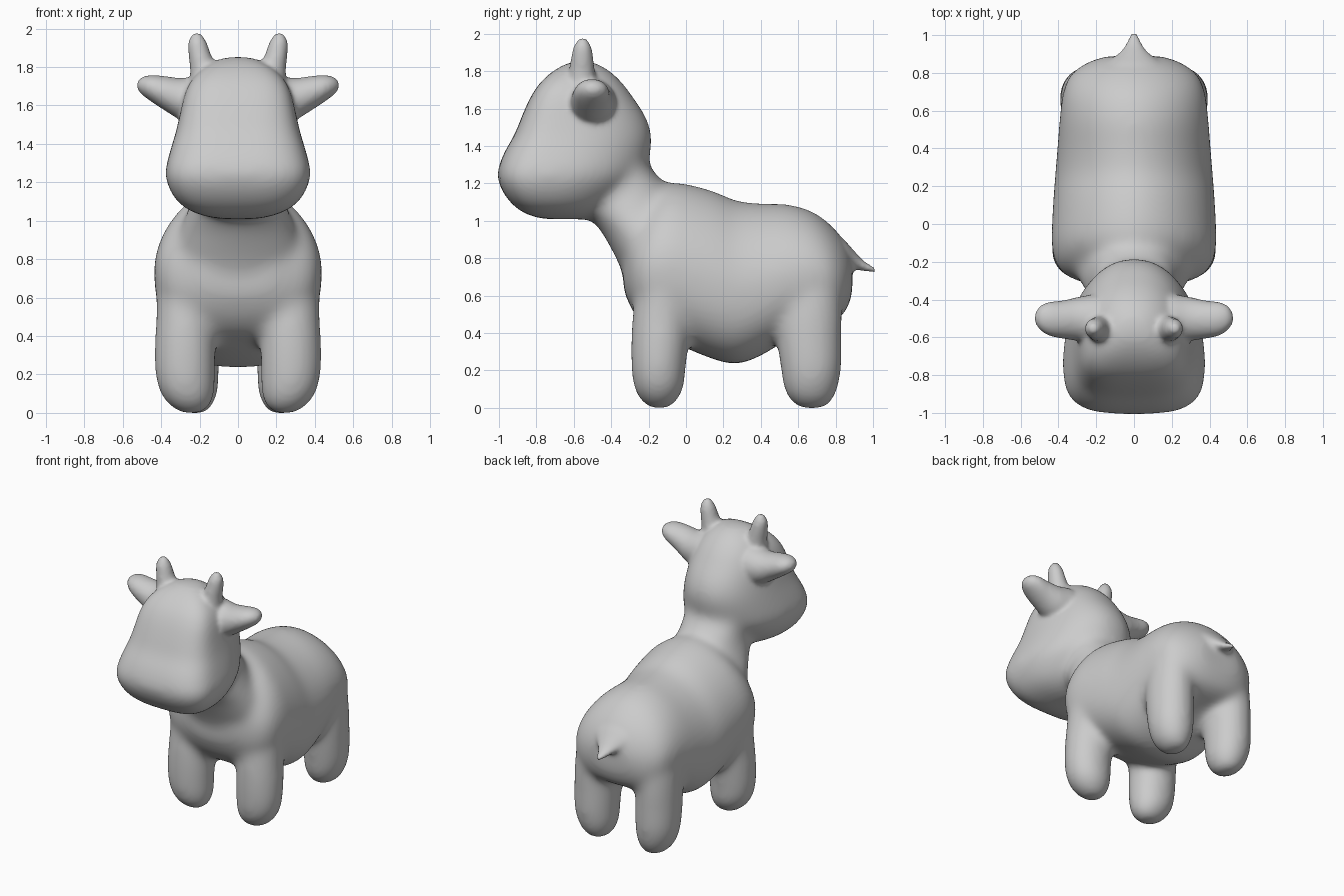
import bpy, bmesh
from math import sin, cos, pi

if "Cube" in bpy.data.objects:
    bpy.data.objects.remove(bpy.data.objects["Cube"])

clay = bpy.data.materials.new("plain grey")
clay.use_nodes = True
GREY = (0.6, 0.6, 0.6, 1)
clay.diffuse_color = GREY
clay.node_tree.nodes["Principled BSDF"].inputs["Base Color"].default_value = GREY


def refine(rows, steps=4):
    """Catmull-Rom curve through the section rows."""
    pts = [rows[0]] + rows + [rows[-1]]
    out = []
    for p, q, r, s in zip(pts, pts[1:], pts[2:], pts[3:]):
        for k in range(steps):
            t = k / steps
            out.append([b + t / 2 * (c - a + t * (2*a - 5*b + 4*c - d + t * (3*(b - c) + d - a)))
                        for a, b, c, d in zip(p, q, r, s)])
    return out + [rows[-1]]


def loft(bm, rows, place, mid=0.5, n_lo=2, n_hi=2, sides=40):
    """Rows are (level, low, high, half width, sideways centre)."""
    rings = []
    for level, lo, hi, half, centre in refine(rows):
        m = lo + (hi - lo) * mid
        ring = []
        for i in range(sides):
            c, s = cos(2 * pi * i / sides), sin(2 * pi * i / sides)
            e = 2 / (n_hi if c > 0 else n_lo)
            reach = (hi - m) if c > 0 else (lo - m)
            side = half * abs(s) ** e * (1 if s > 0 else -1)
            ring.append(bm.verts.new(place(level, m + reach * abs(c) ** e, centre + side)))
        rings.append(ring)
    for a, b in zip(rings, rings[1:]):
        for i in range(sides):
            j = (i + 1) % sides
            bm.faces.new((a[i], a[j], b[j], b[i]))
    bm.faces.new(rings[0])
    bm.faces.new(rings[-1])


# Section orientations: along y, upwards, and outwards along x
def along_y(level, a, w): return (w, level, a)
def upward(level, a, w): return (w, a, level)
def upward_mirrored(level, a, w): return (-w, a, level)
def outward(level, a, w): return (level, a, w)
def outward_mirrored(level, a, w): return (-level, a, w)


def fuse(obj, voxel, passes):
    """Melt overlapping parts into one soft skin."""
    remesh = obj.modifiers.new("fuse", 'REMESH')
    remesh.mode, remesh.voxel_size = 'VOXEL', voxel
    smooth = obj.modifiers.new("soften", 'SMOOTH')
    smooth.factor, smooth.iterations = 0.5, passes
    graph = bpy.context.evaluated_depsgraph_get()
    graph.update()
    mesh = bpy.data.meshes.new_from_object(obj.evaluated_get(graph))
    obj.modifiers.clear()
    obj.data = mesh


bm = bmesh.new()

# Torso, narrow over the back and full along the flanks
loft(bm, [(-.335, .62, .86, .18, 0), (-.28, .5, 1.0, .35, 0), (-.2, .41, 1.12, .42, 0),
          (-.1, .36, 1.19, .437, 0), (0, .31, 1.19, .435, 0), (.15, .25, 1.15, .427, 0),
          (.27, .225, 1.1, .417, 0), (.4, .27, 1.085, .407, 0), (.55, .36, 1.08, .395, 0),
          (.68, .42, 1.04, .38, 0), (.78, .45, .965, .345, 0), (.85, .5, .88, .26, 0),
          (.89, .6, .8, .15, 0)], along_y, mid=.46, n_lo=2.5, n_hi=1.85)

# Neck, spreading into the chest
loft(bm, [(.6, -.3, 0, .3, 0), (.75, -.355, 0, .33, 0), (.85, -.405, 0, .325, 0),
          (.95, -.465, 0, .3, 0), (1.05, -.55, -.02, .26, 0), (1.13, -.57, -.06, .235, 0),
          (1.2, -.53, -.12, .22, 0), (1.28, -.5, -.19, .22, 0), (1.4, -.48, -.22, .22, 0)],
     upward)

# Head, square across the muzzle and round behind
loft(bm, [(1.0, -.76, -.5, .1, 0), (1.025, -.85, -.45, .21, 0), (1.075, -.925, -.38, .3, 0),
          (1.15, -.982, -.3, .355, 0), (1.24, -1.01, -.225, .38, 0), (1.35, -.975, -.19, .355, 0),
          (1.45, -.918, -.182, .325, 0), (1.55, -.878, -.215, .302, 0),
          (1.65, -.833, -.28, .28, 0), (1.73, -.78, -.34, .24, 0),
          (1.8, -.7, -.415, .165, 0), (1.845, -.61, -.5, .07, 0)],
     upward, mid=.36, n_lo=3.3, n_hi=2.1)

# Legs
front_leg = [(-.015, -.19, -.09, .05, .24), (.03, -.245, -.045, .11, .25),
             (.1, -.28, -.01, .145, .265), (.2, -.293, 0, .158, .275),
             (.35, -.295, .015, .16, .275), (.5, -.285, .03, .155, .272),
             (.65, -.26, .05, .15, .272), (.8, -.2, .05, .11, .25)]
rear_leg = [(-.015, .61, .74, .05, .22), (.03, .555, .785, .1, .23),
            (.1, .52, .815, .133, .237), (.2, .505, .832, .147, .245),
            (.35, .485, .834, .15, .245), (.5, .48, .835, .145, .245),
            (.65, .52, .82, .135, .235), (.8, .58, .75, .1, .22)]
for leg in (front_leg, rear_leg):
    for place in (upward, upward_mirrored):
        loft(bm, leg, place)

bmesh.ops.recalc_face_normals(bm, faces=bm.faces)
mesh = bpy.data.meshes.new("cow_body")
bm.to_mesh(mesh)
bm.free()
cow = bpy.data.objects.new("cow_body", mesh)
bpy.context.collection.objects.link(cow)
fuse(cow, .018, 34)

# Ears, horns and tail, added to the softened body
bm = bmesh.new()
bm.from_mesh(cow.data)
ear = [(.2, -.63, -.37, .13, 1.62), (.29, -.62, -.385, .112, 1.622), (.38, -.607, -.405, .09, 1.654),
       (.45, -.592, -.412, .07, 1.68), (.5, -.56, -.435, .046, 1.693), (.527, -.52, -.48, .016, 1.695)]
horn = [(1.66, -.645, -.475, .085, .165), (1.78, -.627, -.487, .07, .18), (1.86, -.615, -.495, .058, .2),
        (1.925, -.6, -.507, .047, .212), (1.97, -.57, -.535, .018, .214)]
tail = [(.78, .66, .95, .22, 0), (.85, .71, .885, .15, 0), (.9, .73, .83, .085, 0),
        (.95, .722, .778, .046, 0), (1.012, .713, .74, .018, 0)]
for place in (outward, outward_mirrored):
    loft(bm, ear, place)
for place in (upward, upward_mirrored):
    loft(bm, horn, place)
loft(bm, tail, along_y)
bmesh.ops.recalc_face_normals(bm, faces=bm.faces)
bm.to_mesh(cow.data)
bm.free()
fuse(cow, .014, 8)

# Stand the feet on the ground
floor = min(v.co.z for v in cow.data.vertices)
for v in cow.data.vertices:
    v.co.z -= floor

cow.data.materials.clear()
cow.data.materials.append(clay)
cow.data.polygons.foreach_set("use_smooth", [True] * len(cow.data.polygons))
cow.data.update()
